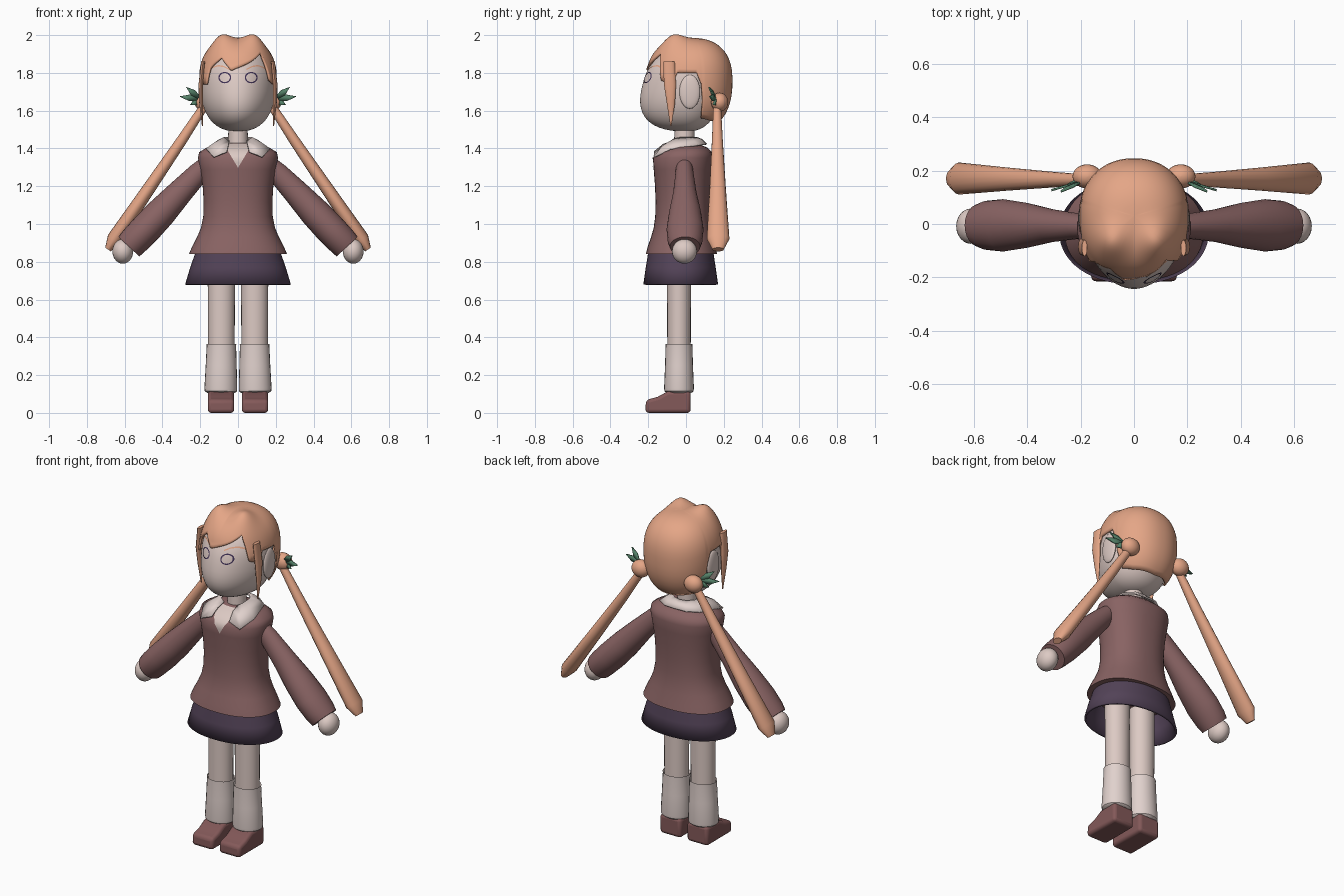
import bpy, bmesh, math
from math import sin, cos, pi, radians
from mathutils import Vector

if "Cube" in bpy.data.objects:
    bpy.data.objects.remove(bpy.data.objects["Cube"])


def material(name, r, g, b):
    m = bpy.data.materials.new(name)
    m.diffuse_color = (r, g, b, 1)
    m.use_nodes = True
    m.node_tree.nodes["Principled BSDF"].inputs["Base Color"].default_value = m.diffuse_color
    return m


SKIN = material("skin", 0.72, 0.59, 0.55)
CLOTH = material("off_white_cloth", 0.75, 0.64, 0.61)
HAIR = material("peach_hair", 0.78, 0.38, 0.24)
KNIT = material("brown_knit", 0.25, 0.125, 0.125)
SKIRT = material("dark_purple", 0.085, 0.055, 0.095)
SHOE = material("brown_leather", 0.23, 0.10, 0.10)
LEAF = material("green_ribbon", 0.09, 0.22, 0.14)
INK = material("eye_line", 0.05, 0.03, 0.09)


def grid(name, rows, mat, closed=True, caps=(True, True), mirror=False, thick=0, angle=40):
    """Skin a list of equal-length point rows, optionally mirrored in x."""
    bm = bmesh.new()
    for s in ((1, -1) if mirror else (1,)):
        vs = [[bm.verts.new((p[0] * s, p[1], p[2])) for p in r] for r in rows]
        n = len(rows[0])
        for a, b in zip(vs, vs[1:]):
            for i in range(n if closed else n - 1):
                j = (i + 1) % n
                bm.faces.new((a[i], a[j], b[j], b[i]))
        if closed and caps[0]:
            bm.faces.new(vs[0])
        if closed and caps[1]:
            bm.faces.new(vs[-1])
    bmesh.ops.remove_doubles(bm, verts=bm.verts, dist=0.00005)
    bmesh.ops.recalc_face_normals(bm, faces=bm.faces)
    me = bpy.data.meshes.new(name)
    bm.to_mesh(me)
    bm.free()
    me.materials.append(mat)
    ob = bpy.data.objects.new(name, me)
    bpy.context.collection.objects.link(ob)
    if thick:
        mod = ob.modifiers.new("thickness", "SOLIDIFY")
        mod.thickness, mod.offset = thick, -1
    bpy.ops.object.select_all(action='DESELECT')
    ob.select_set(True)
    bpy.context.view_layer.objects.active = ob
    bpy.ops.object.shade_smooth_by_angle(angle=radians(angle))
    return ob


def tube(name, stations, mat, n=24, **kw):
    """Loft ellipses (x, y, z, radius in y, radius across) along a path in the xz plane."""
    d = (Vector(stations[-1][:3]) - Vector(stations[0][:3])).normalized()
    nrm = Vector((-d.z, 0, d.x)).normalized()
    rows = [[Vector((x, y + ry * cos(2 * pi * i / n), z)) + nrm * rn * sin(2 * pi * i / n)
             for i in range(n)] for x, y, z, ry, rn in stations]
    return grid(name, rows, mat, mirror=True, **kw)


def ball(name, c, r, mat):
    rows = [[(c[0] + r[0] * sin(t) * cos(a), c[1] + r[1] * sin(t) * sin(a), c[2] + r[2] * cos(t))
             for a in [2 * pi * i / 24 for i in range(24)]]
            for t in [0.001 + (pi - 0.002) * k / 14 for k in range(15)]]
    return grid(name, rows, mat, mirror=True)


def lerp(table, t):
    """Piecewise linear lookup; each row is (key, value, ...)."""
    t = min(max(t, table[0][0]), table[-1][0])
    for a, b in zip(table, table[1:]):
        if t <= b[0]:
            k = (t - a[0]) / (b[0] - a[0])
            return [u + (v - u) * k for u, v in zip(a[1:], b[1:])]


def spow(v, p):
    return math.copysign(abs(v) ** p, v)


# Head: rounded skull with a slightly pointed face
def head_s(z):
    u = (z - 1.74) / (0.21 if z > 1.74 else 0.25)
    return max(0, 1 - abs(u) ** 2.4) ** (1 / 2.4)


def head_front(z):
    return (0.235 - 0.25 * (z - 1.72)) * head_s(z)


def face_y(x, z):
    q = min(1, abs(x) / (0.197 * head_s(z)))
    return -head_front(z) * (1 - q * q) ** 0.62


rows = []
for k in range(29):
    ph = -pi / 2 + pi * k / 28
    u = spow(sin(ph), 2 / 2.4)
    z = 1.74 + u * (0.21 if u > 0 else 0.25)
    s, f = head_s(z), head_front(z)
    rows.append([(0.197 * s * sin(a), -f * cos(a) ** 1.24 if cos(a) > 0 else -0.18 * s * cos(a), z)
                 for a in [2 * pi * (i + 0.5) / 64 for i in range(64)]])
grid("head", rows, SKIN, angle=60)
ball("ear", (0.193, 0.02, 1.70), (0.016, 0.055, 0.09), SKIN)

# Hair cap: shell with a jagged lower edge (azimuth in degrees, 0 = front)
EDGE = [(-180, 1.535), (-130, 1.545), (-106, 1.56), (-102, 1.74), (-96, 1.80), (-74, 1.80), (-68, 1.74),
        (-54, 1.74), (-46, 1.82), (-26, 1.875), (-9, 1.815), (14, 1.85), (40, 1.89), (54, 1.76), (68, 1.74),
        (74, 1.80), (96, 1.80), (102, 1.74), (106, 1.56), (130, 1.545), (180, 1.535)]
cols = []
for i in range(180):
    deg = -180 + 2 * i
    a, low = radians(deg), lerp(EDGE, deg)[0]
    u0 = (low - 1.76) / (0.225 if low > 1.76 else 0.27)
    p0 = math.asin(spow(u0, 1.2))
    col = []
    for k in range(19):
        ph = p0 + (pi / 2 - 0.002 - p0) * k / 18
        u, s = spow(sin(ph), 2 / 2.4), cos(ph) ** (2 / 2.4)
        z = 1.76 + u * (0.225 if u > 0 else 0.27)
        front = max(0.24 * s, head_front(z) + 0.04 if z < 1.9 else 0)
        x = 0.206 * s * spow(sin(a), 0.92)
        y = 0.03 - (front if cos(a) > 0 else 0.216 * s) * spow(cos(a), 0.92)
        z += 0.042 * math.exp(-((abs(x) - 0.09) / 0.06) ** 2 - ((y + 0.07) / 0.07) ** 2) * (u > 0)
        col.append((x, y, z))
    cols.append(col)
grid("hair_cap", [list(r) for r in zip(*cols)], HAIR, caps=(False, True), thick=0.012, angle=55)

# Side locks, buns and long pigtails
tube("side_lock", [(0.185, -0.09, 1.86, 0.03, 0.01), (0.197, -0.085, 1.74, 0.032, 0.012),
                   (0.195, -0.08, 1.64, 0.022, 0.01), (0.188, -0.08, 1.52, 0.003, 0.003)], HAIR, n=12)
ball("hair_bun", (0.175, 0.178, 1.645), (0.055, 0.045, 0.05), HAIR)
tube("pigtail", [(0.175, 0.165, 1.63, 0.02, 0.022), (0.30, 0.166, 1.44, 0.029, 0.028),
                 (0.47, 0.168, 1.19, 0.043, 0.034), (0.655, 0.17, 0.92, 0.06, 0.04),
                 (0.688, 0.17, 0.865, 0.03, 0.018)], HAIR, n=16)

# Ribbon leaves fanned out from each bun
for k, (tx, ty, tz) in enumerate([(0.31, 0.13, 1.675), (0.275, 0.125, 1.725), (0.25, 0.14, 1.632)]):
    b, t = Vector((0.195, 0.165, 1.66)), Vector((tx, ty, tz))
    d = t - b
    side = Vector((-d.z, 0, d.x)).normalized() * 0.017
    grid("ribbon_leaf_%d" % (k + 1),
         [[b - side * 0.3, b + d * 0.55 - side, t], [b + side * 0.3, b + d * 0.55 + side, t + side * 0.05]],
         LEAF, closed=False, mirror=True, thick=0.008)


# Painted face details: thin strips laid on the face
def strip(name, pairs, mat, surf, mirror=True):
    rows = [[(x, surf(x, z) - 0.004, z) for x, z in p] for p in pairs]
    return grid(name, rows, mat, closed=False, mirror=mirror)


strip("eye_outline", [[(0.07 + r * cos(a), 1.775 + r * 0.88 * sin(a)) for r in (0.027, 0.034)]
                      for a in [2 * pi * i / 32 for i in range(33)]], INK, face_y)
strip("eyebrow", [[(x, z), (x, z + 0.007)] for x, z in
                  [(0.045, 1.815), (0.075, 1.83), (0.105, 1.835), (0.135, 1.825), (0.16, 1.805)]], HAIR, face_y)

# Sweater body: z, half width, front y, back y
BODY = [(0.84, 0.26, -0.213, 0.165), (0.88, 0.243, -0.203, 0.155), (0.93, 0.217, -0.185, 0.142),
        (0.98, 0.196, -0.171, 0.132), (1.04, 0.184, -0.163, 0.126), (1.12, 0.182, -0.161, 0.126),
        (1.20, 0.187, -0.164, 0.13), (1.29, 0.201, -0.171, 0.138), (1.35, 0.212, -0.175, 0.144),
        (1.38, 0.206, -0.155, 0.138), (1.405, 0.165, -0.12, 0.112), (1.43, 0.08, -0.065, 0.05)]


def rings(table, n=56, p=0.88):
    out = []
    for z, w, f, b in table:
        c, d = (f + b) / 2, (b - f) / 2
        out.append([(w * spow(sin(a), p), c - d * spow(cos(a), p), z)
                    for a in [2 * pi * i / n for i in range(n)]])
    return out


def body_y(x, z):
    w, f, b = lerp(BODY, z)
    q = min(1, abs(x) / w) ** (1 / 0.88)
    return (f + b) / 2 - (b - f) / 2 * (1 - q * q) ** 0.44


grid("sweater", rings(BODY), KNIT, angle=50)
levels = [1.30, 1.325, 1.35, 1.365, 1.38, 1.392, 1.405, 1.415, 1.425]
strip("neckline_shirt", [[((z - 1.298) * 0.6 * (i / 4 - 1), z) for i in range(9)] for z in levels],
      SKIN, body_y, mirror=False)

# Folded collar around the neck
grid("collar", [[(0.045, -0.07, 1.44), (0.05, -0.12, 1.425), (0.06, -0.17, 1.385)],
                [(0.07, -0.06, 1.455), (0.10, -0.125, 1.415), (0.13, -0.17, 1.357)],
                [(0.075, -0.03, 1.46), (0.12, -0.06, 1.435), (0.17, -0.085, 1.40)],
                [(0.07, 0.02, 1.46), (0.105, 0.04, 1.445), (0.135, 0.06, 1.42)],
                [(0.04, 0.05, 1.46), (0.055, 0.08, 1.45), (0.07, 0.105, 1.425)],
                [(0, 0.06, 1.46), (0, 0.085, 1.45), (0, 0.11, 1.425)]],
     CLOTH, closed=False, mirror=True, thick=0.008)
grid("neck", rings([(1.36, 0.055, -0.065, 0.045), (1.54, 0.05, -0.06, 0.045)], 24, 1), SKIN)

# Skirt: short flared shell, open below
grid("skirt", rings([(0.85, 0.225, -0.20, 0.145), (0.77, 0.253, -0.213, 0.157), (0.68, 0.28, -0.226, 0.17)], 56, 0.95),
     SKIRT, caps=(True, False), thick=0.012)

# Sleeves and hands
tube("sleeve", [(0.15, -0.01, 1.335, 0.04, 0.04), (0.21, -0.008, 1.27, 0.048, 0.056),
                (0.31, -0.006, 1.165, 0.062, 0.068), (0.407, -0.005, 1.06, 0.085, 0.08),
                (0.49, -0.005, 0.972, 0.098, 0.083), (0.55, -0.005, 0.91, 0.092, 0.08),
                (0.578, -0.005, 0.88, 0.08, 0.076)], KNIT)
ball("hand", (0.61, -0.008, 0.855), (0.055, 0.066, 0.065), SKIN)

# Legs and loose socks
tube("leg", [(0.088, -0.037, 0.80, 0.064, 0.073), (0.088, -0.037, 0.34, 0.062, 0.07)], SKIN)
tube("sock", [(0.088, -0.037, 0.345, 0.064, 0.072), (0.088, -0.037, 0.365, 0.071, 0.079),
              (0.088, -0.037, 0.355, 0.071, 0.078), (0.089, -0.037, 0.25, 0.074, 0.082),
              (0.091, -0.037, 0.13, 0.079, 0.087), (0.091, -0.037, 0.115, 0.077, 0.085),
              (0.091, -0.037, 0.105, 0.065, 0.073)], CLOTH)

# Shoes: side profile extruded across x, edges rounded
profile = [(0.025, 0), (0.025, 0.115), (-0.095, 0.115), (-0.15, 0.085), (-0.212, 0.068), (-0.215, 0)]
shoe = grid("shoe", [[(x, y, z) for y, z in profile] for x in (0.02, 0.16)], SHOE, mirror=True)
bev = shoe.modifiers.new("round_edges", "BEVEL")
bev.width, bev.segments, bev.limit_method, bev.angle_limit = 0.018, 3, 'ANGLE', radians(40)
